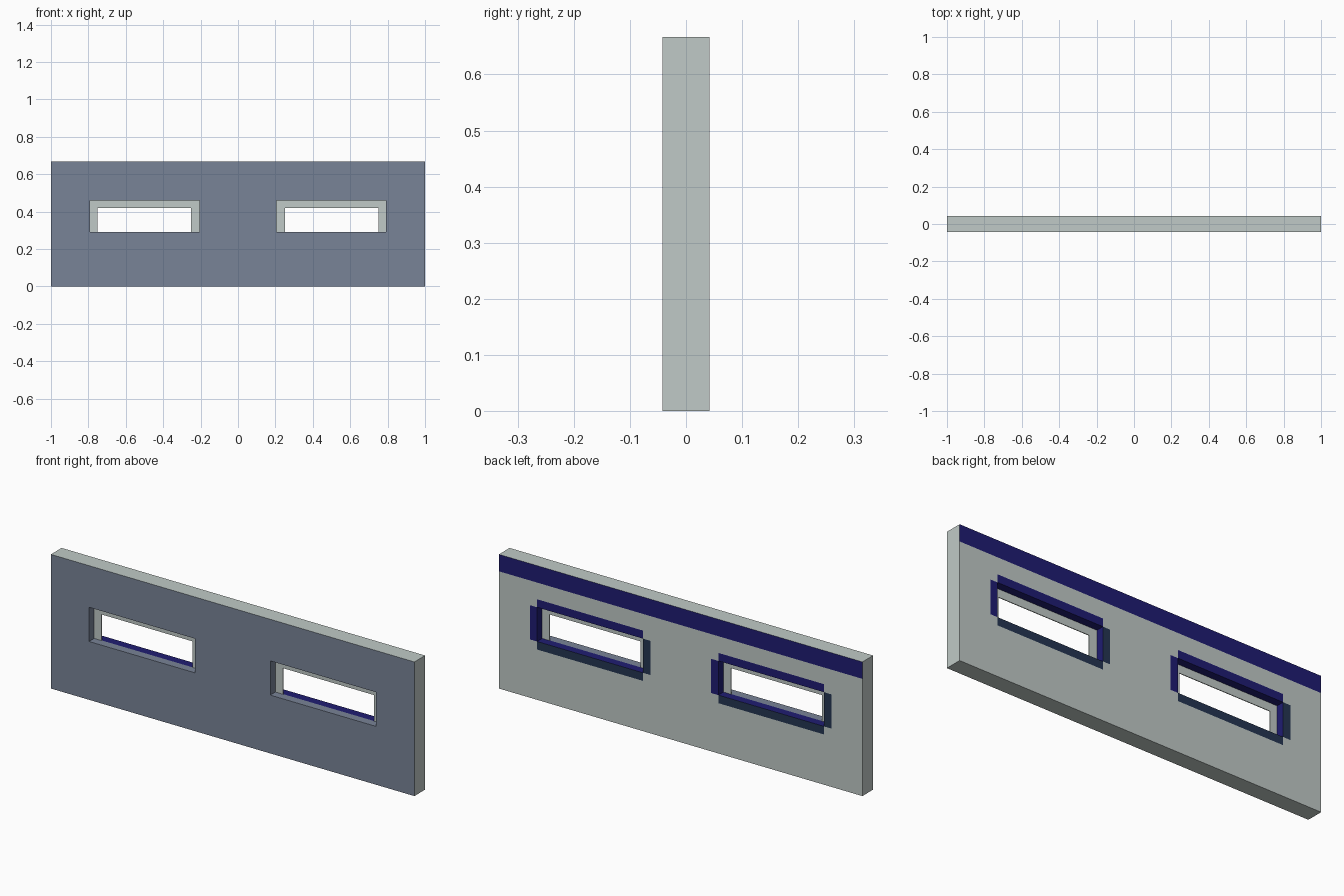
import bpy, bmesh

if "Cube" in bpy.data.objects:
    bpy.data.objects.remove(bpy.data.objects["Cube"])

D = 0.042          # half depth of the wall
H = 0.667          # wall height
Z0, Z1 = 0.29, 0.46  # window opening, bottom and top
TRIM = 0.04        # width of painted trim and of window frame


def material(name, rgb):
    m = bpy.data.materials.new(name)
    m.diffuse_color = (*rgb, 1.0)
    m.use_nodes = True
    m.node_tree.nodes["Principled BSDF"].inputs["Base Color"].default_value = m.diffuse_color
    return m


GREY, SLATE, NAVY, TEAL = range(4)
mats = [material("pale grey", (0.53, 0.59, 0.57)),
        material("slate blue", (0.19, 0.23, 0.31)),
        material("navy", (0.014, 0.012, 0.17)),
        material("dark teal", (0.018, 0.036, 0.085))]


def finish(bm, name):
    bmesh.ops.remove_doubles(bm, verts=bm.verts, dist=1e-5)
    bmesh.ops.dissolve_limit(bm, angle_limit=0.01, verts=bm.verts,
                             edges=bm.edges, delimit={'MATERIAL'})
    me = bpy.data.meshes.new(name)
    bm.to_mesh(me)
    bm.free()
    for m in mats:
        me.materials.append(m)
    ob = bpy.data.objects.new(name, me)
    bpy.context.collection.objects.link(ob)


def grid_solid(name, axes, solid, colour):
    """Box grid: keeps only the outer faces of the solid cells."""
    bm = bmesh.new()
    n = [len(a) - 1 for a in axes]

    def filled(c):
        return all(0 <= c[i] < n[i] for i in range(3)) and solid(
            *[(axes[i][c[i]] + axes[i][c[i] + 1]) / 2 for i in range(3)])

    for c in [(i, j, k) for i in range(n[0]) for j in range(n[1]) for k in range(n[2])]:
        if not filled(c):
            continue
        for ax in range(3):
            for s in (0, 1):
                nb = list(c)
                nb[ax] += 1 if s else -1
                if filled(nb):
                    continue
                u, v = (ax + 1) % 3, (ax + 2) % 3
                ring = [(0, 0), (1, 0), (1, 1), (0, 1)]
                verts = []
                for a, b in (ring if s else ring[::-1]):
                    p = [0, 0, 0]
                    p[ax] = axes[ax][c[ax] + s]
                    p[u] = axes[u][c[u] + a]
                    p[v] = axes[v][c[v] + b]
                    verts.append(bm.verts.new(p))
                f = bm.faces.new(verts)
                f.normal_update()
                f.material_index = colour(f.calc_center_median(), f.normal)
    finish(bm, name)


# Wall with two window openings
def in_opening_x(x):
    return 0.207 < abs(x) < 0.79


def in_opening_z(z):
    return Z0 < z < Z1


def wall_colour(c, n):
    x, y, z = c
    if n.y < -0.5:
        return SLATE                                  # front
    if n.y > 0.5:                                     # back with painted trim
        if z > 0.583:
            return NAVY
        near_x = 0.207 - TRIM < abs(x) < 0.79 + TRIM
        if in_opening_z(z) and near_x:
            local = abs(abs(x) - 0.5) * (1 if (abs(x) > 0.5) == (x > 0) else -1)
            return NAVY if local > 0 else TEAL
        if in_opening_x(x) and Z0 - TRIM < z < Z1 + TRIM:
            return NAVY if z > Z1 else TEAL
        return GREY
    if abs(x) > 0.99 or z < 0.01 or z > H - 0.01:
        return GREY                                   # outer rim
    return SLATE if y < 0 else NAVY                   # window reveals


half = [0.207 - TRIM, 0.207, 0.79, 0.79 + TRIM, 1.0]
xs = [-x for x in reversed(half)] + half
zs = [0, Z0 - TRIM, Z0, Z1, Z1 + TRIM, 0.583, H]
grid_solid("wall", (xs, [-D, 0, D], zs),
           lambda x, y, z: not (in_opening_x(x) and in_opening_z(z)), wall_colour)

# Thin three-sided window frames in the middle of each opening
for side, label in ((-1, "left"), (1, "right")):
    fx = sorted(side * x for x in (0.207, 0.25, 0.75, 0.79))
    grid_solid(label + "_window_frame", (fx, [-0.002, 0.002], [Z0, 0.42, Z1]),
               lambda x, y, z: z > 0.42 or not 0.25 < abs(x) < 0.75,
               lambda c, n: GREY)
